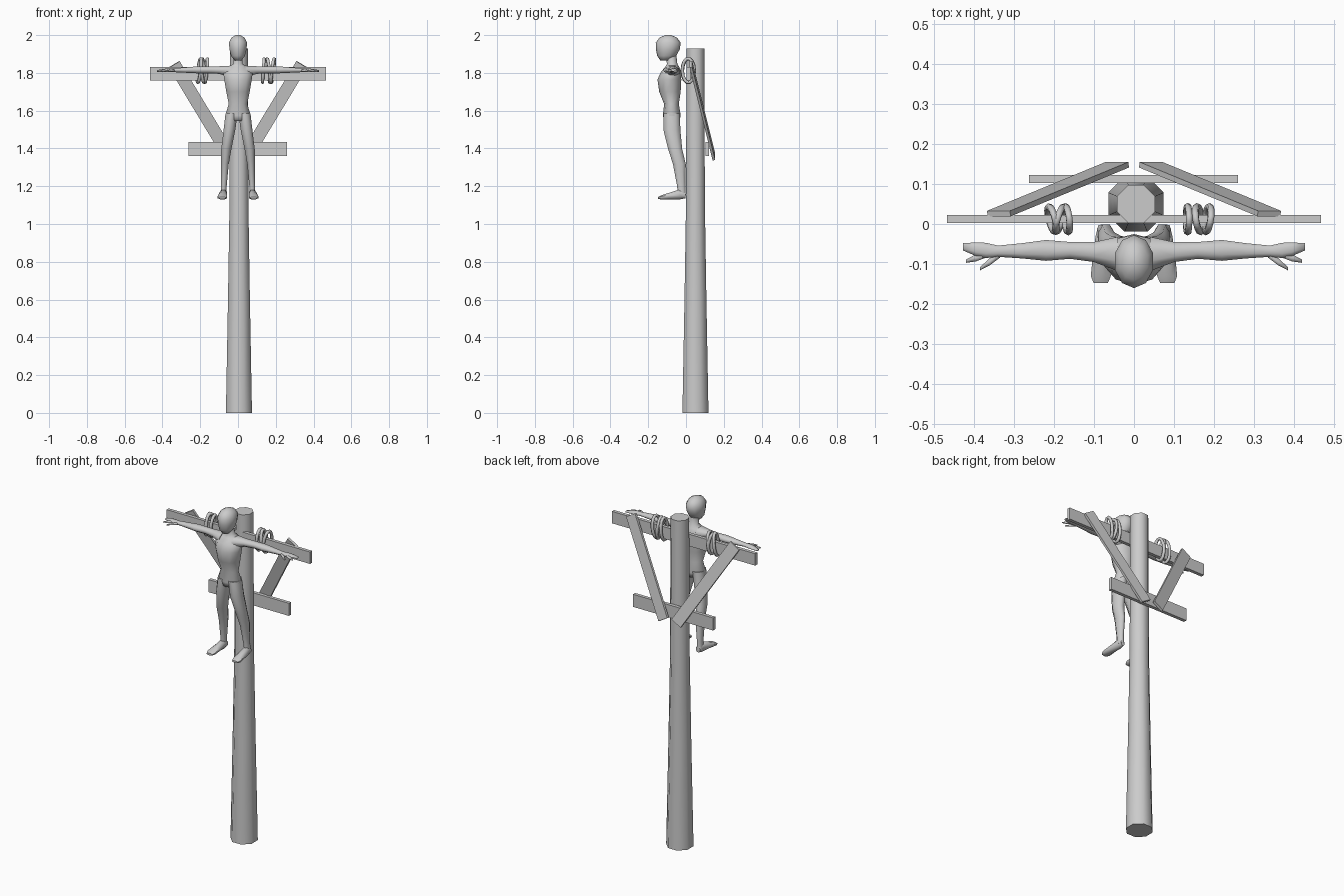
import bpy, bmesh, math
from mathutils import Vector, Matrix

if "Cube" in bpy.data.objects:
    bpy.data.objects.remove(bpy.data.objects["Cube"])

grey = bpy.data.materials.new("plain_grey")
grey.diffuse_color = (0.6, 0.6, 0.6, 1)
grey.use_nodes = True
grey.node_tree.nodes["Principled BSDF"].inputs["Base Color"].default_value = grey.diffuse_color


def finish(name, bm, smooth=None, mirror=False):
    bmesh.ops.recalc_face_normals(bm, faces=bm.faces)
    me = bpy.data.meshes.new(name)
    bm.to_mesh(me)
    bm.free()
    me.materials.append(grey)
    ob = bpy.data.objects.new(name, me)
    bpy.context.collection.objects.link(ob)
    if mirror:
        ob.modifiers.new("mirror", 'MIRROR').use_mirror_merge = False
    if smooth:
        bpy.ops.object.select_all(action='DESELECT')
        ob.select_set(True)
        bpy.context.view_layer.objects.active = ob
        bpy.ops.object.shade_smooth_by_angle(angle=math.radians(smooth))
    return ob


def loft(name, rings, axis='Z', sides=8, smooth=50, mirror=False):
    """Tube through elliptical rings (x, y, z, radius_a, radius_b) set across an axis."""
    u, v = {'Z': ((1, 0, 0), (0, 1, 0)), 'X': ((0, 1, 0), (0, 0, 1)),
            'Y': ((1, 0, 0), (0, 0, 1))}[axis]
    bm = bmesh.new()
    loops = []
    for x, y, z, a, b in rings:
        loop = []
        for i in range(sides):
            t = math.tau * (i + 0.5) / sides
            k = 1 / math.cos(math.pi / sides)     # flats touch the given radius
            loop.append(bm.verts.new(Vector((x, y, z)) + Vector(u) * a * k * math.cos(t)
                                     + Vector(v) * b * k * math.sin(t)))
        loops.append(loop)
    for p, q in zip(loops, loops[1:]):
        for i in range(sides):
            j = (i + 1) % sides
            bm.faces.new((p[i], p[j], q[j], q[i]))
    bm.faces.new(loops[0])
    bm.faces.new(loops[-1])
    return finish(name, bm, smooth, mirror)


def plank(name, size, matrix, mirror=False):
    bm = bmesh.new()
    bmesh.ops.create_cube(bm, size=1, matrix=matrix @ Matrix.Diagonal((*size, 1)))
    return finish(name, bm, None, mirror)


def rope_ring(name, x, yaw, roll, ry=0.032, rz=0.064, r=0.009):
    """Oval rope loop wrapped round the crossbeam."""
    rot = Matrix.Rotation(yaw, 3, 'Z') @ Matrix.Rotation(roll, 3, 'Y')
    n, m = 14, 6
    bm = bmesh.new()
    grid = []
    for i in range(n):
        t = math.tau * i / n
        c = Vector((0, ry * math.cos(t), rz * math.sin(t)))
        out = Vector((0, rz * math.cos(t), ry * math.sin(t))).normalized()
        grid.append([bm.verts.new(rot @ (c + out * r * math.cos(math.tau * j / m)
                     + Vector((r * math.sin(math.tau * j / m), 0, 0)))
                     + Vector((x, 0.012, 1.812))) for j in range(m)])
    for i in range(n):
        for j in range(m):
            a, b = grid[i], grid[(i + 1) % n]
            bm.faces.new((a[j], b[j], b[(j + 1) % m], a[(j + 1) % m]))
    finish(name, bm, 65)


# Tapered pole
loft("pole", [(0.005, 0.05, 0, .069, .069), (0.005, 0.05, 0.6, .058, .058),
              (0.005, 0.05, 1.1, .05, .05), (0.005, 0.05, 1.93, .047, .047)])

# Cross planks
plank("crossbeam", (0.934, 0.02, 0.07), Matrix.Translation((0, 0.013, 1.795)))
plank("lower_beam", (0.522, 0.02, 0.074), Matrix.Translation((-0.001, 0.112, 1.398)))

# Slanted braces behind the planks
top, bottom = Vector((0.338, 0.026, 1.845)), Vector((0.042, 0.148, 1.355))
along = (top - bottom).normalized()
side = Vector((0, 1, 0)).cross(along).normalized()
depth = along.cross(side)
frame = Matrix((side, depth, along)).transposed().to_4x4()
plank("brace", (0.067, 0.014, (top - bottom).length),
      Matrix.Translation((top + bottom) / 2) @ frame, True)

# Rope coils on the crossbeam
coils = [(-0.205, 0.25, 0.12), (-0.185, -0.3, -0.1), (-0.168, 0.12, 0.1),
         (0.134, 0.0, 0.06), (0.162, 0.15, -0.12), (0.184, -0.15, 0.12)]
for i, (x, yaw, roll) in enumerate(coils):
    rope_ring(f"rope_ring_{i + 1}", x, yaw, roll)

# Figure: torso and neck
loft("torso", [(0, -.075, 1.545, .05, .038), (0, -.075, 1.575, .068, .045),
               (0, -.077, 1.635, .049, .037), (0, -.085, 1.70, .062, .054),
               (0, -.088, 1.765, .073, .06), (0, -.08, 1.805, .078, .05),
               (0, -.073, 1.832, .05, .035), (0, -.073, 1.848, .025, .026),
               (0, -.08, 1.89, .024, .028)], sides=10, smooth=80)

# Head
loft("head", [(0, -.11, 1.865, .018, .024), (0, -.102, 1.89, .037, .048),
              (0, -.096, 1.925, .045, .06), (0, -.094, 1.96, .048, .063),
              (0, -.094, 1.987, .034, .044), (0, -.094, 2.0, .012, .015)],
     sides=10, smooth=80)

# Legs and feet
loft("leg", [(.034, -.075, 1.585, .032, .043), (.045, -.075, 1.50, .031, .045),
             (.062, -.057, 1.395, .027, .037), (.069, -.035, 1.317, .02, .034),
             (.075, -.025, 1.20, .015, .022), (.077, -.022, 1.15, .016, .021)],
     smooth=80, mirror=True)
loft("foot", [(.076, -.002, 1.152, .013, .016), (.077, -.03, 1.158, .019, .027),
              (.081, -.09, 1.148, .023, .017), (.083, -.13, 1.141, .025, .011),
              (.083, -.147, 1.138, .018, .006)], axis='Y', smooth=60, mirror=True)

# Outstretched arms, hands and fingers
loft("arm", [(.04, -.075, 1.808, .043, .03), (.10, -.07, 1.815, .025, .02),
             (.16, -.066, 1.816, .021, .018), (.22, -.066, 1.816, .026, .018),
             (.28, -.067, 1.815, .019, .014), (.34, -.068, 1.814, .014, .01),
             (.37, -.066, 1.814, .019, .01), (.395, -.063, 1.813, .017, .008),
             (.428, -.057, 1.81, .009, .005)], axis='X', smooth=80, mirror=True)
for name, a, b in (("thumb", (.335, -.076), (.385, -.112)),
                   ("finger", (.37, -.076), (.42, -.093))):
    mid = ((a[0] + b[0]) / 2, (a[1] + b[1]) / 2)
    loft(name, [(*a, 1.813, .008, .006), (*mid, 1.811, .009, .006),
                (*b, 1.807, .004, .003)], axis='X', sides=6, smooth=80, mirror=True)
